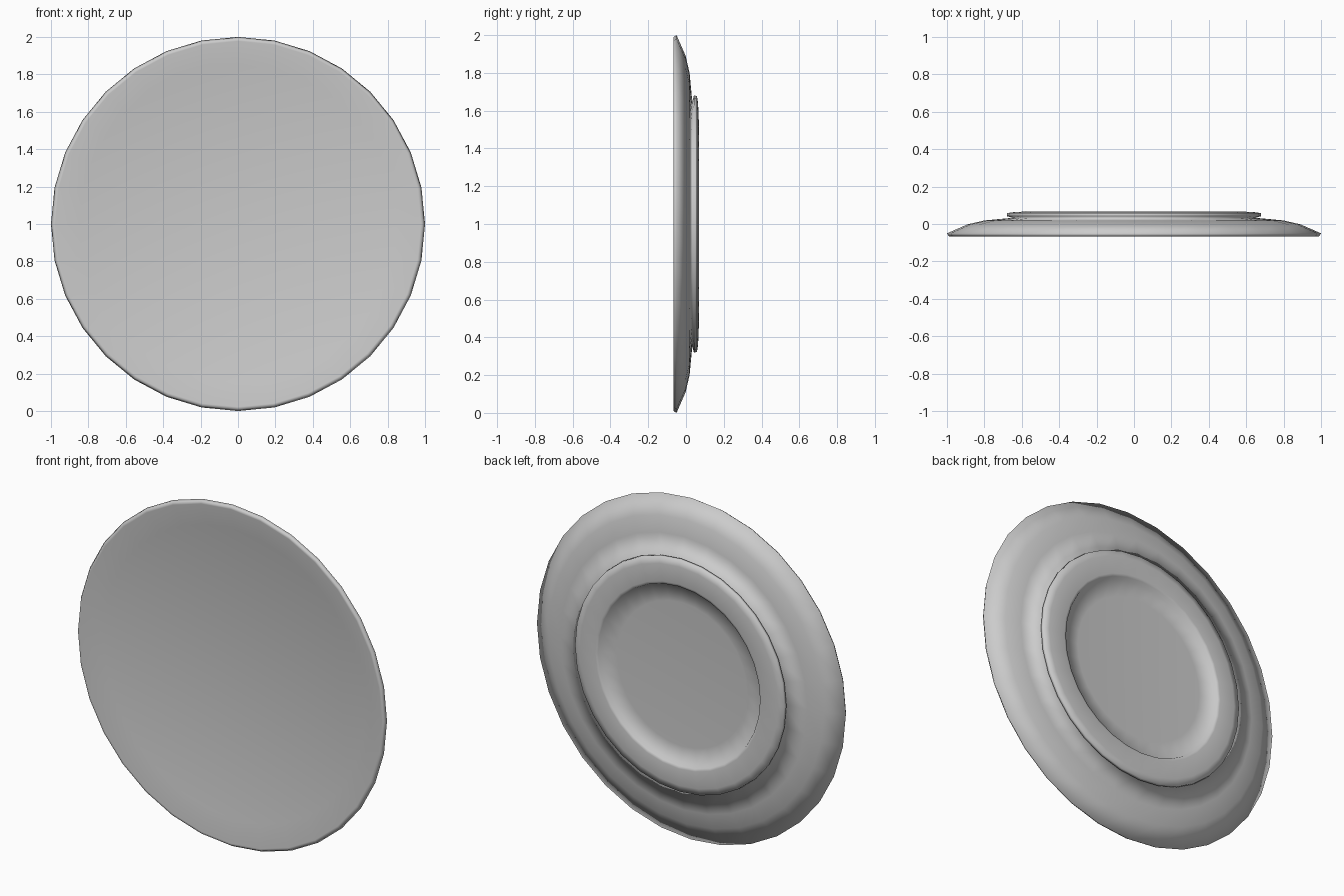
import bpy, bmesh
from math import sin, cos, pi

if "Cube" in bpy.data.objects:
    bpy.data.objects.remove(bpy.data.objects["Cube"])

SIDES = 32

# Half section of the plate: (radius, y), from the front dish round the rim to the back
profile = [
    (0.85, -0.035),   # edge of flat front dish
    (0.978, -0.067),  # front lip
    (0.99, -0.066),
    (1.0, -0.05),     # outermost rim
    (0.89, -0.002),   # back slope
    (0.80, 0.019),
    (0.65, 0.033),    # root of foot ring
    (0.68, 0.042),    # foot ring outer wall
    (0.678, 0.058),
    (0.64, 0.064),
    (0.54, 0.068),    # foot ring inner lip
    (0.525, 0.064),
    (0.515, 0.042),   # recessed back
    (0.42, 0.036),
]

bm = bmesh.new()
rings = []
for r, y in profile:
    rings.append([bm.verts.new((r * sin(2 * pi * i / SIDES), y,
                                1 + r * cos(2 * pi * i / SIDES)))
                  for i in range(SIDES)])

# Skin between neighbouring rings
for a, b in zip(rings, rings[1:]):
    for i in range(SIDES):
        j = (i + 1) % SIDES
        bm.faces.new((a[i], a[j], b[j], b[i]))

# Flat front dish and flat back centre
bm.faces.new(rings[0])
bm.faces.new(rings[-1])
bmesh.ops.recalc_face_normals(bm, faces=bm.faces[:])
for f in bm.faces:
    f.smooth = True

mesh = bpy.data.meshes.new("plate")
bm.to_mesh(mesh)
bm.free()
plate = bpy.data.objects.new("plate", mesh)
bpy.context.collection.objects.link(plate)
